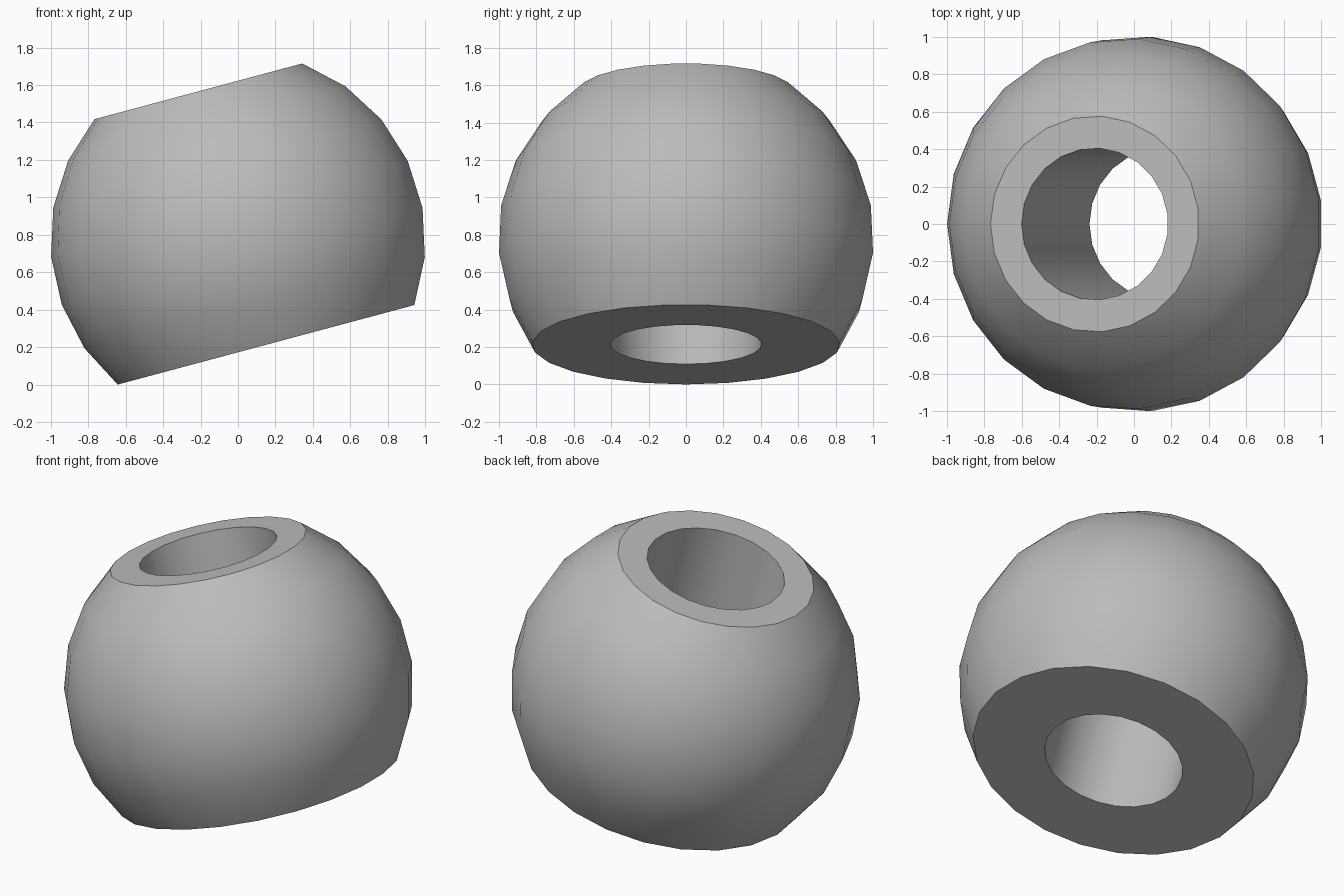
import bpy, bmesh, math
from mathutils import Matrix, Vector

cube = bpy.data.objects.get("Cube")
if cube:
    bpy.data.objects.remove(cube, do_unlink=True)

RADIUS = 1.006
HOLE = 0.405
SIDES = 23
TILT = math.radians(15)

# Plain grey material
grey = bpy.data.materials.new("plain_grey")
grey.use_nodes = True
colour = (0.5, 0.5, 0.5, 1)
grey.diffuse_color = colour
grey.node_tree.nodes["Principled BSDF"].inputs["Base Color"].default_value = colour

# Closed profile: ball arc between the two flat cuts, then the bore wall
arc = [math.radians(a) for a in range(35, 126, 15)]
profile = [(RADIUS * math.sin(a), RADIUS * math.cos(a)) for a in arc]
profile += [(HOLE, profile[-1][1]), (HOLE, profile[0][1])]

# Revolve the profile about the bore axis
bm = bmesh.new()
rings = []
for r, h in profile:
    ring = []
    for i in range(SIDES):
        a = math.pi + math.tau * i / SIDES
        ring.append(bm.verts.new((r * math.cos(a), r * math.sin(a), h)))
    rings.append(ring)
for k, ring in enumerate(rings):
    below = rings[(k + 1) % len(rings)]
    for i in range(SIDES):
        j = (i + 1) % SIDES
        bm.faces.new((ring[i], below[i], below[j], ring[j]))
bmesh.ops.recalc_face_normals(bm, faces=bm.faces)

# Lean the bore axis and rest the lowest rim on the ground
bm.transform(Matrix.Rotation(-TILT, 4, 'Y'))
lowest = min(v.co.z for v in bm.verts)
bm.transform(Matrix.Translation(Vector((0.004, 0, -lowest))))

mesh = bpy.data.meshes.new("bored_ball")
bm.to_mesh(mesh)
bm.free()
mesh.materials.append(grey)
ball = bpy.data.objects.new("bored_ball", mesh)
bpy.context.collection.objects.link(ball)

# Smooth shading with crisp rims
bpy.ops.object.select_all(action='DESELECT')
ball.select_set(True)
bpy.context.view_layer.objects.active = ball
bpy.ops.object.shade_smooth_by_angle(angle=math.radians(30))
